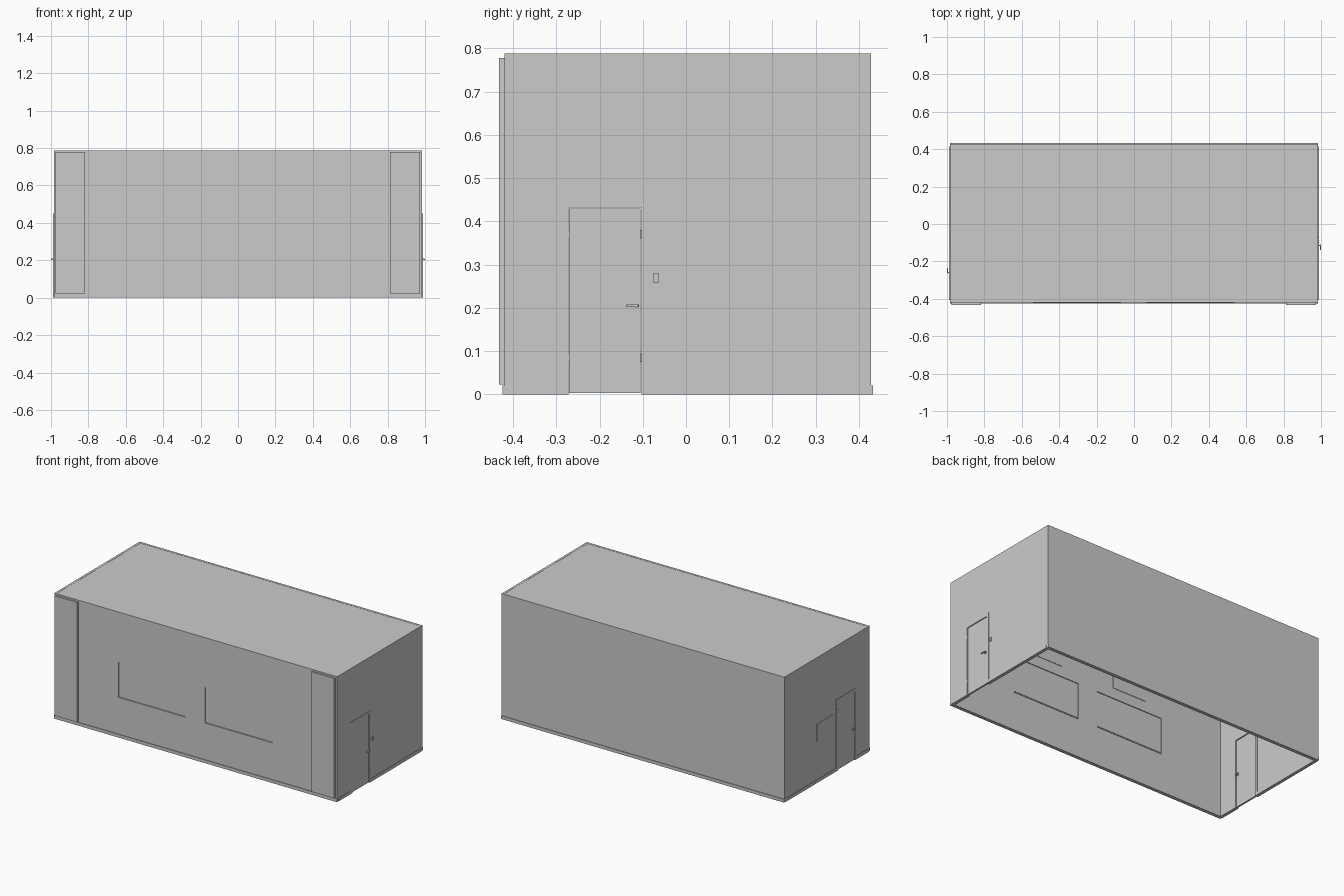
import bpy

if "Cube" in bpy.data.objects:
    bpy.data.objects.remove(bpy.data.objects["Cube"])

X, Y0, Y1, H, T = 0.985, -0.42, 0.428, 0.788, 0.014


def box(name, x, y, z, bevel=0):
    """Box from (min, max) ranges on each axis."""
    r = [sorted(v) for v in (x, y, z)]
    bpy.ops.mesh.primitive_cube_add(size=1, location=[(a + b) / 2 for a, b in r])
    o = bpy.context.object
    o.name = name
    o.scale = [b - a for a, b in r]
    bpy.ops.object.transform_apply(location=False, rotation=False, scale=True)
    if bevel:
        m = o.modifiers.new("bevel", "BEVEL")
        m.width, m.segments = bevel, 2
    return o


def cut(wall, x, y, z):
    """Cut a box-shaped opening in a wall."""
    c = box("cutter", x, y, z)
    m = wall.modifiers.new("opening", "BOOLEAN")
    m.object, m.solver = c, "EXACT"
    bpy.ops.object.select_all(action="DESELECT")
    bpy.context.view_layer.objects.active = wall
    wall.select_set(True)
    bpy.ops.object.modifier_apply(modifier=m.name)
    bpy.data.objects.remove(c, do_unlink=True)


# Long walls and ceiling
front = box("front_wall", (-X, X), (Y0, Y0 + T), (0, H))
box("back_wall", (-X, X), (Y1 - T, Y1), (0, H))
box("ceiling", (-X + T, X - T), (Y0 + T, Y1 - T), (H - 0.01, H - 0.001))

# Two windows with panes and sills, panels above them inside
for side, (a, b) in (("left", (-0.54, -0.07)), ("right", (0.065, 0.535))):
    cut(front, (a, b), (Y0 - 0.1, Y0 + 0.1), (0.247, 0.475))
    box(side + "_window_pane", (a, b), (Y0 + 0.006, Y0 + 0.009), (0.247, 0.475))
    box(side + "_window_sill", (a, b), (Y0 - 0.002, Y0 + T + 0.003), (0.245, 0.252))
    m = (a + b) / 2
    box(side + "_upper_panel", (m - 0.118, m + 0.118), (Y0 + T, Y0 + T + 0.003), (0.54, 0.73))

# Tall panels at both ends of the front
for side, (a, b) in (("left", (-0.975, -0.818)), ("right", (0.813, 0.972))):
    box(side + "_tall_panel", (a, b), (Y0 - 0.012, Y0), (0.023, 0.778))

# Baseboards along the long walls, inside and outside
for tag, y in (("front", Y0), ("back", Y1)):
    d = -1 if y < 0 else 1
    box(tag + "_baseboard_outer", (-X, X), (y, y + d * 0.004), (0, 0.02))
    box(tag + "_baseboard_inner", (-X + T, X - T), (y - d * T, y - d * (T + 0.004)), (0, 0.02))

# End walls, each with a door
for side, s in (("left", -1), ("right", 1)):
    wall = box(side + "_end_wall", (s * (X - T), s * X), (Y0 + 0.001, Y1 - 0.001), (0, H))
    cut(wall, (s * (X - 0.1), s * (X + 0.1)), (-0.272, -0.103), (-0.1, 0.432))
    box(side + "_door", (s * (X - T + 0.002), s * (X - 0.001)), (-0.27, -0.105), (0.003, 0.43))

    # Handle side of the door differs between the two ends
    hy, d = (-0.115, -1) if s > 0 else (-0.26, 1)
    hinge_y = -0.271 if s > 0 else -0.104

    # Trim repeated on the outer and inner face
    for face, x, n in (("outer", s * X, s), ("inner", s * (X - T), -s)):
        tag = side + "_" + face
        trim = (x, x + n * 0.003)
        box(tag + "_casing_front", trim, (-0.29, -0.272), (0, 0.45))
        box(tag + "_casing_back", trim, (-0.103, -0.086), (0, 0.45))
        box(tag + "_casing_top", trim, (-0.272, -0.103), (0.432, 0.45))
        box(tag + "_baseboard_short", trim, (Y0 + T, -0.29), (0, 0.02))
        box(tag + "_baseboard_long", trim, (-0.086, Y1 - T), (0, 0.02))
        box(tag + "_handle_stem", (x - n * 0.002, x + n * 0.012),
            (hy - 0.003, hy + 0.003), (0.201, 0.209))
        box(tag + "_handle_lever", (x + n * 0.009, x + n * 0.015),
            (hy - d * 0.005, hy + d * 0.024), (0.202, 0.208), 0.0015)
        box(tag + "_handle_plate", (x - n * 0.001, x + n * 0.002),
            (hy - 0.008, hy + 0.008), (0.2, 0.21))
    for i, z in enumerate((0.085, 0.37)):
        box(f"{side}_hinge_{i}", (s * (X - 0.003), s * (X + 0.003)),
            (hinge_y - 0.002, hinge_y + 0.002), (z - 0.01, z + 0.01))

# Switch on the right end, notice board on the left end
box("wall_switch", (X, X + 0.005), (-0.075, -0.064), (0.257, 0.281))
box("notice_board", (-X, -X - 0.004), (-0.053, 0.108), (0.263, 0.37))
